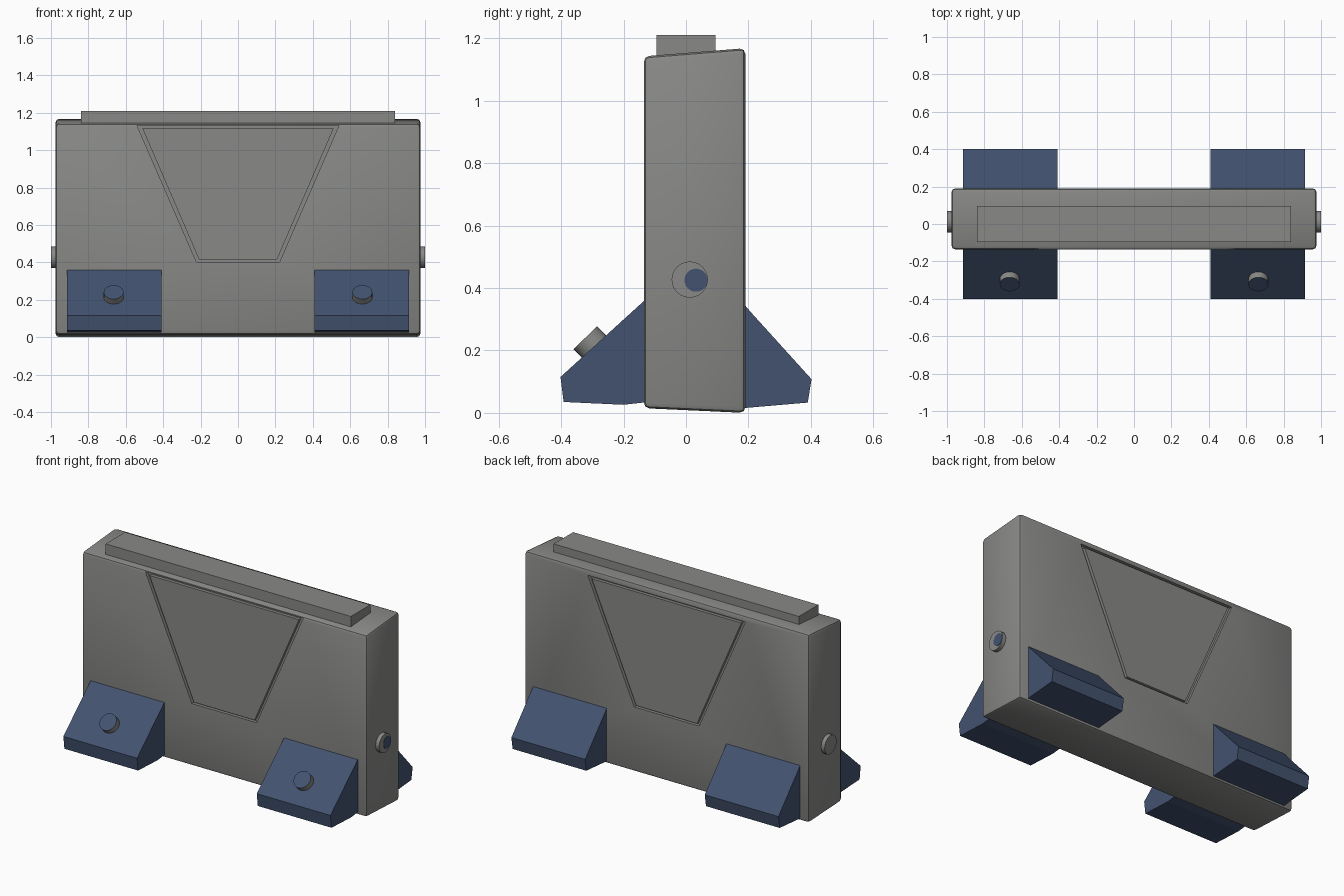
import bpy, bmesh, math
from mathutils import Vector

if "Cube" in bpy.data.objects:
    bpy.data.objects.remove(bpy.data.objects["Cube"])


def material(name, colour):
    m = bpy.data.materials.new(name)
    m.use_nodes = True
    m.diffuse_color = (*colour, 1)
    m.node_tree.nodes["Principled BSDF"].inputs["Base Color"].default_value = (*colour, 1)
    return m


grey = material("warm grey", (0.25, 0.255, 0.245))
blue = material("slate blue", (0.055, 0.085, 0.16))


def finish(bm, name, mats):
    bmesh.ops.recalc_face_normals(bm, faces=bm.faces)
    mesh = bpy.data.meshes.new(name)
    bm.to_mesh(mesh)
    bm.free()
    for m in mats:
        mesh.materials.append(m)
    ob = bpy.data.objects.new(name, mesh)
    bpy.context.collection.objects.link(ob)
    return ob


def activate(ob):
    bpy.ops.object.select_all(action='DESELECT')
    ob.select_set(True)
    bpy.context.view_layer.objects.active = ob


def prism(name, profile, x0, x1, mat, bevel=0):
    """Side profile in (y, z) swept along x."""
    bm = bmesh.new()
    face = bm.faces.new([bm.verts.new((x0, y, z)) for y, z in profile])
    ext = bmesh.ops.extrude_face_region(bm, geom=[face])
    moved = [v for v in ext["geom"] if isinstance(v, bmesh.types.BMVert)]
    bmesh.ops.translate(bm, verts=moved, vec=(x1 - x0, 0, 0))
    if bevel:
        bmesh.ops.bevel(bm, geom=bm.edges[:], offset=bevel, segments=2,
                        profile=0.5, affect='EDGES')
    return finish(bm, name, [mat])


def disc(name, centre, axis, radius, depth, mats, cap_index=0):
    """Short cylinder; cap_index colours the outward cap."""
    bm = bmesh.new()
    bmesh.ops.create_cone(bm, cap_ends=True, segments=24, radius1=radius,
                          radius2=radius, depth=depth)
    bm.normal_update()
    for f in bm.faces:
        f.material_index = cap_index if f.normal.z > 0.9 else 0
    ob = finish(bm, name, mats)
    ob.rotation_euler = Vector(axis).to_track_quat('Z', 'Y').to_euler()
    ob.location = centre
    activate(ob)
    bpy.ops.object.shade_smooth_by_angle(angle=math.radians(40))
    return ob


# Main slab, with its top rising and bottom dipping slightly to the back
body = prism("body", [(-0.135, 0.015), (0.19, 0), (0.19, 1.168), (-0.135, 1.142)],
             -0.975, 0.975, grey, 0.018)


# Grooves outlining the tapered panels on front and back
def groove_cutter(name, y):
    bm = bmesh.new()
    outer = [(-0.54, 1.132), (0.54, 1.132), (0.222, 0.402), (-0.222, 0.402)]
    inner = [(-0.512, 1.118), (0.512, 1.118), (0.208, 0.414), (-0.208, 0.414)]
    a = [bm.verts.new((x, y - 0.02, z)) for x, z in outer]
    b = [bm.verts.new((x, y - 0.02, z)) for x, z in inner]
    faces = [bm.faces.new((a[i], a[(i + 1) % 4], b[(i + 1) % 4], b[i])) for i in range(4)]
    ext = bmesh.ops.extrude_face_region(bm, geom=faces)
    moved = [v for v in ext["geom"] if isinstance(v, bmesh.types.BMVert)]
    bmesh.ops.translate(bm, verts=moved, vec=(0, 0.04, 0))
    return finish(bm, name, [grey])


for side, y in (("front", -0.135), ("back", 0.19)):
    cutter = groove_cutter(side + "_groove_cutter", y)
    cutter.hide_render = True
    mod = body.modifiers.new(side + " groove", 'BOOLEAN')
    mod.operation, mod.solver, mod.object = 'DIFFERENCE', 'EXACT', cutter
    activate(body)
    bpy.ops.object.modifier_apply(modifier=mod.name)
    bpy.data.objects.remove(cutter)
activate(body)
bpy.ops.object.shade_smooth_by_angle(angle=math.radians(30))

# Raised bar on top
prism("top_bar", [(-0.095, 1.12), (0.095, 1.12), (0.095, 1.21), (-0.095, 1.21)],
      -0.84, 0.84, grey)

# Sloped feet, front buttons and end pins
front_foot = [(-0.12, 0.372), (-0.402, 0.115), (-0.392, 0.035), (-0.2, 0.026), (-0.12, 0.035)]
back_foot = [(0.18, 0.355), (0.21, 0.32), (0.402, 0.108), (0.39, 0.033), (0.18, 0.015)]
slope = Vector((0, -0.70, 0.71))
for side, s in (("left", 1), ("right", -1)):
    x0, x1 = sorted((0.41 * s, 0.915 * s))
    prism("front_foot_" + side, front_foot, x0, x1, blue)
    prism("back_foot_" + side, back_foot, x0, x1, blue)
    disc("foot_button_" + side, Vector((0.665 * s, -0.305, 0.223)), slope,
         0.053, 0.05, [grey, blue], 1)
    disc("end_pin_" + side, (0.975 * s, 0.012, 0.427), (s, 0, 0), 0.058, 0.048, [grey])

# Painted spot on the left pin
disc("pin_spot", (0.9985, 0.032, 0.425), (1, 0, 0), 0.037, 0.004, [blue])
